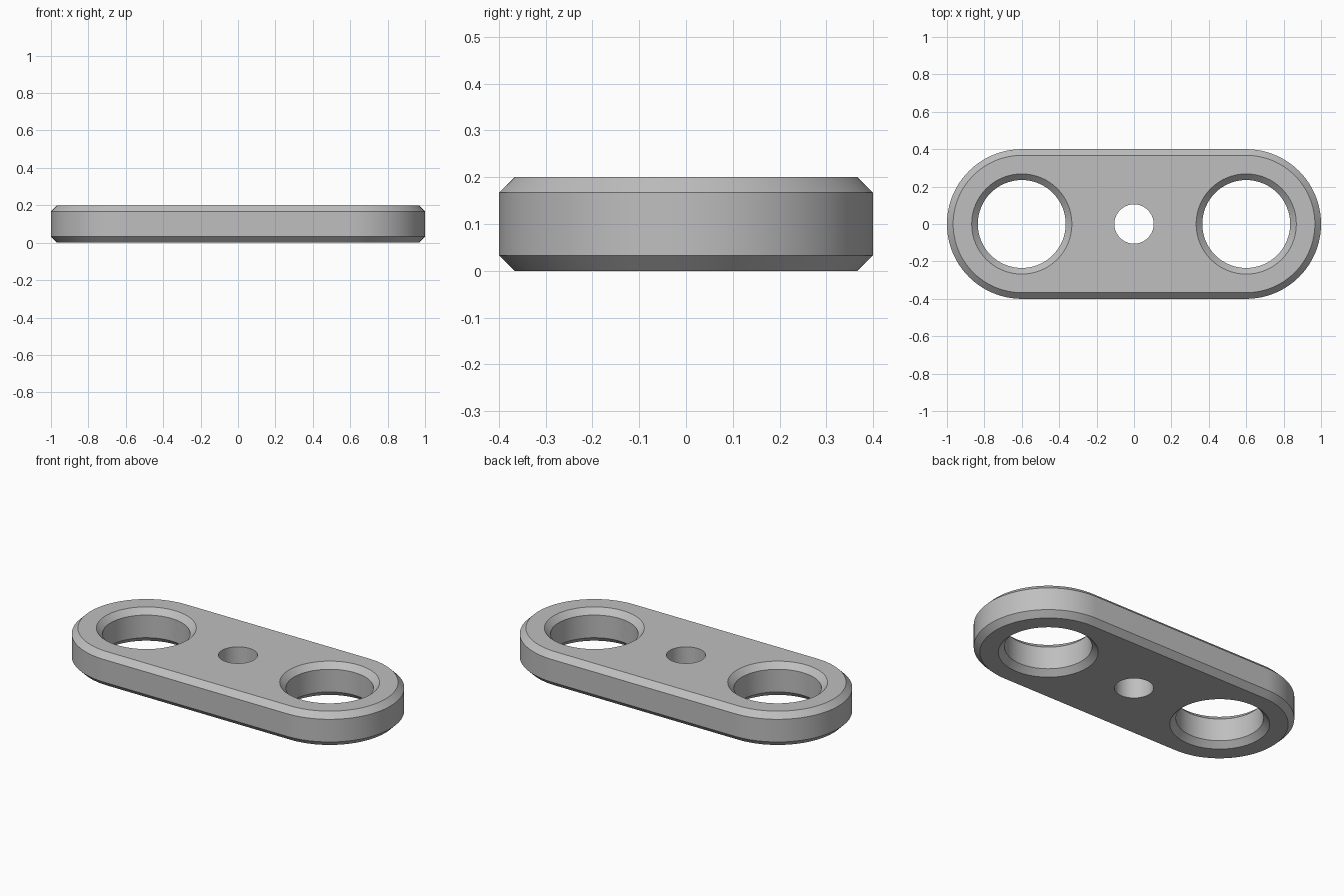
import bpy
import bmesh
from math import cos, sin, pi

cube = bpy.data.objects.get("Cube")
if cube:
    bpy.data.objects.remove(cube, do_unlink=True)

HEIGHT = 0.2
CHAMFER = 0.033
SPACING = 0.6      # distance from the middle to each large hole
SEGMENTS = 64

grey = bpy.data.materials.new("light grey")
grey.use_nodes = True
colour = (0.52, 0.52, 0.52, 1)
grey.diffuse_color = colour
grey.node_tree.nodes["Principled BSDF"].inputs["Base Color"].default_value = colour


def circle(cx, radius):
    steps = [2 * pi * i / SEGMENTS for i in range(SEGMENTS)]
    return [(cx + radius * cos(a), radius * sin(a)) for a in steps]


def stadium(radius):
    half = [-pi / 2 + pi * i / SEGMENTS for i in range(SEGMENTS + 1)]
    right = [(SPACING + radius * cos(a), radius * sin(a)) for a in half]
    return right + [(-x, -y) for x, y in right]


def add_wall(bm, outlines):
    """Stack (outline, z) rings into a wall; return its bottom and top edges."""
    rings = [[bm.verts.new((x, y, z)) for x, y in pts] for pts, z in outlines]
    n = len(rings[0])
    for low, high in zip(rings, rings[1:]):
        for i in range(n):
            j = (i + 1) % n
            bm.faces.new((low[i], low[j], high[j], high[i]))
    return [[bm.edges.get((r[i], r[(i + 1) % n])) for i in range(n)]
            for r in (rings[0], rings[-1])]


def chamfered(shape, radius, end_radius):
    return [(shape(end_radius), 0), (shape(radius), CHAMFER),
            (shape(radius), HEIGHT - CHAMFER), (shape(end_radius), HEIGHT)]


bm = bmesh.new()

# Rounded outer wall, two chamfered holes and the plain centre hole
walls = [add_wall(bm, chamfered(stadium, 0.4, 0.4 - CHAMFER))]
for side in (-1, 1):
    walls.append(add_wall(bm, chamfered(
        lambda r: circle(side * SPACING, r), 0.235, 0.235 + CHAMFER)))
walls.append(add_wall(bm, [(circle(0, 0.105), 0), (circle(0, 0.105), HEIGHT)]))

# Flat bottom and top faces around the holes
for end, direction in ((0, -1), (1, 1)):
    rim = [e for wall in walls for e in wall[end]]
    bmesh.ops.triangle_fill(bm, edges=rim, use_beauty=True, normal=(0, 0, direction))
bmesh.ops.recalc_face_normals(bm, faces=bm.faces)

mesh = bpy.data.meshes.new("link_plate")
bm.to_mesh(mesh)
bm.free()
mesh.materials.append(grey)
plate = bpy.data.objects.new("link_plate", mesh)
bpy.context.collection.objects.link(plate)

bpy.ops.object.select_all(action="DESELECT")
plate.select_set(True)
bpy.context.view_layer.objects.active = plate
bpy.ops.object.shade_smooth_by_angle(angle=pi / 6)
